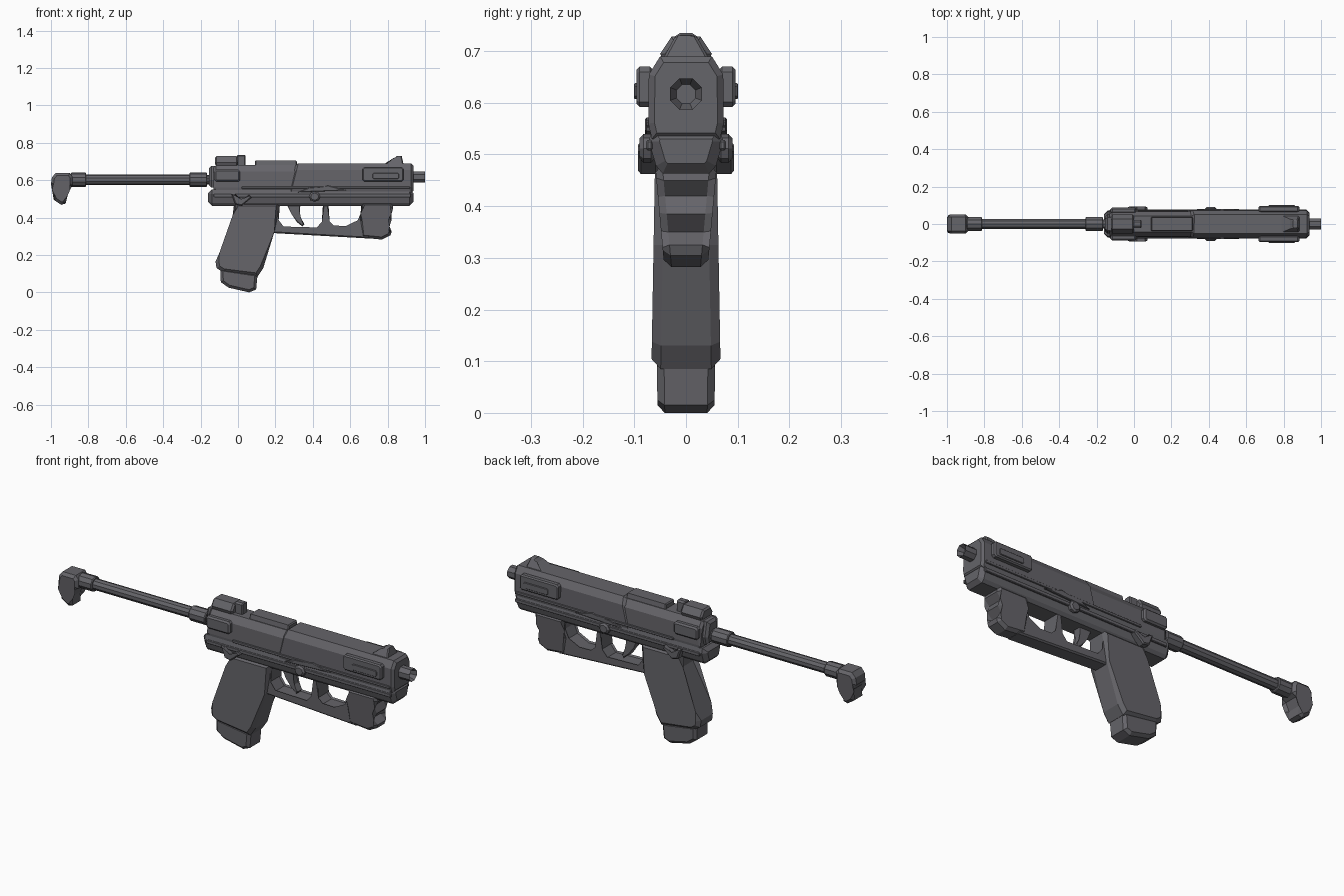
import bpy, bmesh, math
from mathutils import Vector

cube = bpy.data.objects.get("Cube")
if cube:
    bpy.data.objects.remove(cube, do_unlink=True)

# One gunmetal colour for everything
COLOR = (0.13, 0.128, 0.142, 1)
metal = bpy.data.materials.new("dark_gunmetal")
metal.use_nodes = True
metal.diffuse_color = COLOR
bsdf = next(n for n in metal.node_tree.nodes if n.type == 'BSDF_PRINCIPLED')
bsdf.inputs["Base Color"].default_value = COLOR


def finish(name, bm):
    bmesh.ops.recalc_face_normals(bm, faces=bm.faces)
    mesh = bpy.data.meshes.new(name)
    bm.to_mesh(mesh)
    bm.free()
    mesh.materials.append(metal)
    obj = bpy.data.objects.new(name, mesh)
    bpy.context.scene.collection.objects.link(obj)
    return obj


def loft(name, rings, bevel):
    """Join two matching outlines and chamfer the rims of both caps."""
    bm = bmesh.new()
    a, b = [[bm.verts.new(p) for p in ring] for ring in rings]
    caps = [bm.faces.new(a), bm.faces.new(b[::-1])]
    for i in range(len(a)):
        j = (i + 1) % len(a)
        bm.faces.new((a[i], b[i], b[j], a[j]))
    rims = list({e for f in caps for e in f.edges})
    if bevel:
        bmesh.ops.bevel(bm, geom=rims, offset=bevel, segments=1,
                        affect='EDGES', clamp_overlap=True)
    return finish(name, bm)


def side_profile(name, pts, low, high=None, bevel=0.012, y=0.0):
    """Extrude an x-z outline across y; half width goes from low to high with z."""
    high = low if high is None else high
    zs = [p[1] for p in pts]
    z0, span = min(zs), max(zs) - min(zs)
    half = [low + (high - low) * (z - z0) / span for z in zs]
    rings = [[(x, y + s * h, z) for (x, z), h in zip(pts, half)] for s in (-1, 1)]
    return loft(name, rings, bevel)


def section(name, x0, x1, pts, bevel=0.012, slant=0.0):
    """Extrude a mirrored y-z half section along x."""
    full = pts + [(-y, z) for y, z in reversed(pts)]
    zbase = min(z for _, z in pts)
    rings = [[(x + (slant * (z - zbase) if x == x0 else 0), y, z) for y, z in full]
             for x in (x0, x1)]
    return loft(name, rings, bevel)


def rod(name, x0, x1, z, r, sides=10, bevel=0.004):
    ring = [(r * math.cos(t), z + r * math.sin(t))
            for t in (math.tau * (i + 0.5) / sides for i in range(sides))]
    return loft(name, [[(x, u, v) for u, v in ring] for x in (x0, x1)], bevel)


def box_pts(x0, x1, z0, z1, c=0.01):
    return [(x0 + c, z0), (x1 - c, z0), (x1, z0 + c), (x1, z1 - c),
            (x1 - c, z1), (x0 + c, z1), (x0, z1 - c), (x0, z0 + c)]


# Slide and frame
section("slide_front", 0.27, 0.937,
        [(0.066, 0.53), (0.073, 0.56), (0.072, 0.655), (0.05, 0.69)], slant=0.25)
section("slide_rear", -0.13, 0.33,
        [(0.064, 0.53), (0.068, 0.56), (0.066, 0.645), (0.042, 0.68)])
section("frame", -0.16, 0.937,
        [(0.045, 0.463), (0.058, 0.478), (0.072, 0.525), (0.066, 0.55)], bevel=0.02)
section("ejection_cover", 0.09, 0.315, [(0.04, 0.67), (0.034, 0.704)], bevel=0.005)
section("rear_bracket", -0.155, -0.1, [(0.04, 0.56), (0.05, 0.6), (0.035, 0.675)])

# Barrel with a recessed muzzle
barrel = rod("barrel", 0.92, 1.0, 0.617, 0.033, 8, 0)
bm = bmesh.new()
bm.from_mesh(barrel.data)
tip = max(bm.faces, key=lambda f: f.calc_center_median().x)
bmesh.ops.inset_region(bm, faces=[tip], thickness=0.013)
bmesh.ops.translate(bm, verts=tip.verts, vec=Vector((-0.03, 0, 0)))
bm.to_mesh(barrel.data)
bm.free()

# Grip and magazine base
side_profile("grip", [(-0.02, 0.48), (-0.01, 0.41), (-0.1, 0.21), (-0.12, 0.165),
                      (-0.115, 0.13), (-0.08, 0.108), (0.105, 0.085), (0.135, 0.13),
                      (0.195, 0.325), (0.225, 0.48)], 0.067, 0.06, 0.018)
side_profile("magazine_base", [(-0.095, 0.13), (-0.092, 0.055), (-0.05, 0.025),
                               (0.06, 0.0), (0.097, 0.015), (0.105, 0.1)],
             0.055, 0.057, 0.014)

# Open-topped guard with two windows, closed above by the frame
side_profile("trigger_guard", [
    (0.17, 0.48), (0.17, 0.318), (0.7, 0.288), (0.72, 0.36), (0.7, 0.48),
    (0.66, 0.48), (0.665, 0.425), (0.645, 0.38), (0.58, 0.348), (0.51, 0.35),
    (0.483, 0.375), (0.483, 0.48), (0.455, 0.48), (0.455, 0.375), (0.425, 0.34),
    (0.24, 0.345), (0.21, 0.385), (0.225, 0.48)], 0.04, 0.045, 0.007)
side_profile("foregrip", [
    (0.66, 0.48), (0.67, 0.42), (0.65, 0.385), (0.66, 0.293), (0.77, 0.282),
    (0.815, 0.305), (0.822, 0.325), (0.79, 0.35), (0.82, 0.385), (0.803, 0.42),
    (0.83, 0.45), (0.825, 0.48)], 0.042, 0.06, 0.014)
side_profile("trigger", [(0.255, 0.48), (0.285, 0.42), (0.315, 0.375), (0.345, 0.352),
                         (0.355, 0.365), (0.332, 0.395), (0.325, 0.43), (0.335, 0.48)],
             0.02, bevel=0.005)

# Sights
section("rear_sight", -0.122, 0.0, [(0.042, 0.675), (0.05, 0.695), (0.028, 0.728)], 0.008)
section("rear_sight_post", -0.005, 0.04, [(0.022, 0.665), (0.022, 0.728), (0.012, 0.735)], 0.004)
side_profile("front_sight", [(0.78, 0.685), (0.835, 0.715), (0.85, 0.73), (0.875, 0.73),
                             (0.885, 0.685)], 0.045, 0.02, 0.005)

# Parts repeated on both sides
for side, s in (("right", -1), ("left", 1)):
    side_profile(side + "_vent_block", box_pts(0.665, 0.885, 0.592, 0.67),
                 0.016, bevel=0.006, y=s * 0.08)
    side_profile(side + "_vent_panel", box_pts(0.72, 0.86, 0.607, 0.638, 0.006),
                 0.004, bevel=0.002, y=s * 0.097)
    side_profile(side + "_rear_plate", box_pts(-0.125, 0.012, 0.592, 0.656),
                 0.016, bevel=0.008, y=s * 0.071)
    side_profile(side + "_frame_rail", box_pts(-0.13, 0.925, 0.508, 0.528, 0.004),
                 0.006, bevel=0.003, y=s * 0.071)
    side_profile(side + "_slide_ridge", box_pts(0.02, 0.92, 0.552, 0.566, 0.004),
                 0.004, bevel=0.002, y=s * 0.073)
    side_profile(side + "_slide_catch", [(0.32, 0.535), (0.58, 0.545), (0.48, 0.572),
                                         (0.45, 0.56), (0.38, 0.56)],
                 0.007, bevel=0.003, y=s * 0.072)
    side_profile(side + "_takedown_pin",
                 [(0.41 + 0.03 * math.cos(k * math.tau / 8),
                   0.512 + 0.028 * math.sin(k * math.tau / 8)) for k in range(8)],
                 0.015, bevel=0.008, y=s * 0.075)
    side_profile(side + "_safety_lever", [(-0.035, 0.525), (-0.015, 0.47), (0.02, 0.462),
                                          (0.072, 0.505), (0.06, 0.522), (0.015, 0.49),
                                          (-0.015, 0.525)],
                 0.02, bevel=0.006, y=s * 0.073)

# Telescoping stock
rod("stock_mount", -0.18, -0.12, 0.602, 0.026)
rod("stock_front_collar", -0.26, -0.165, 0.602, 0.038)
rod("stock_tube", -0.83, -0.25, 0.602, 0.028)
rod("stock_rear_collar", -0.895, -0.812, 0.602, 0.038)
side_profile("butt_pad", [(-0.995, 0.615), (-0.975, 0.638), (-0.9, 0.638), (-0.885, 0.618),
                          (-0.885, 0.573), (-0.908, 0.56), (-0.925, 0.52), (-0.922, 0.475),
                          (-0.945, 0.468), (-0.985, 0.495), (-0.98, 0.55), (-1.0, 0.58)],
             0.045, 0.052, 0.014)
